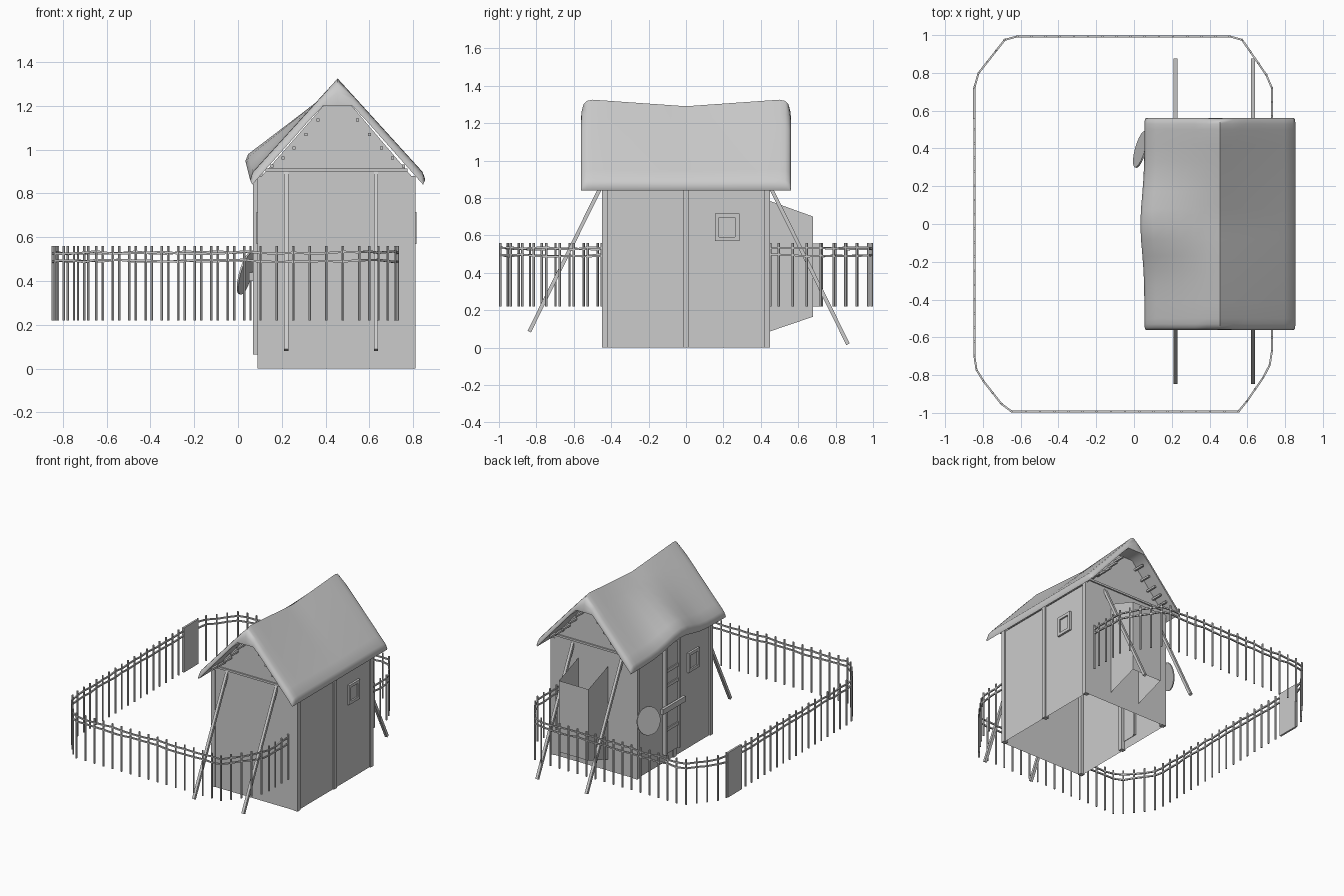
import bpy, bmesh, math, random
from mathutils import Vector, Matrix

if "Cube" in bpy.data.objects:
    bpy.data.objects.remove(bpy.data.objects["Cube"])

random.seed(4)


def finish(name, bm, smooth=None):
    bmesh.ops.recalc_face_normals(bm, faces=bm.faces)
    me = bpy.data.meshes.new(name)
    bm.to_mesh(me)
    bm.free()
    ob = bpy.data.objects.new(name, me)
    bpy.context.collection.objects.link(ob)
    if smooth:
        bpy.ops.object.select_all(action='DESELECT')
        ob.select_set(True)
        bpy.context.view_layer.objects.active = ob
        bpy.ops.object.shade_smooth_by_angle(angle=math.radians(smooth))
    return ob


def add_box(bm, x0, x1, y0, y1, z0, z1):
    m = Matrix.Translation(((x0 + x1) / 2, (y0 + y1) / 2, (z0 + z1) / 2))
    bmesh.ops.create_cube(bm, size=1, matrix=m @ Matrix.Diagonal((x1 - x0, y1 - y0, z1 - z0, 1)))


def box(name, *b):
    bm = bmesh.new()
    add_box(bm, *b)
    return finish(name, bm)


def add_beam(bm, a, b, w):
    a, b = Vector(a), Vector(b)
    d = b - a
    m = Matrix.Translation((a + b) / 2) @ d.to_track_quat('Z', 'Y').to_matrix().to_4x4()
    bmesh.ops.create_cube(bm, size=1, matrix=m @ Matrix.Diagonal((w, w, d.length, 1)))


# house walls with gables, open underneath
bm = bmesh.new()
prof = [(.1, 0), (.1, .87), (.39, 1.2), (.52, 1.2), (.8, .87), (.8, 0)]
f, b = [[bm.verts.new((x, y, z)) for x, z in prof] for y in (-.445, .445)]
bm.faces.new(f)
bm.faces.new(b)
for i in (0, 4):
    bm.faces.new((f[i], f[i + 1], b[i + 1], b[i]))
finish("house_walls", bm)

# corner and middle wall posts, gable tie beams
for side, x in (("left", .09), ("right", .775)):
    for pos, y in (("front", -.45), ("middle", -.015), ("back", .418)):
        box(f"{side}_{pos}_post", x, x + .035, y, y + .032, 0, .88)
for pos, y in (("front", -.45), ("back", .45)):
    box(pos + "_tie_beam", .125, .775, y - .005, y + .005, .9, .915)

# roof: thick sagging slab with rolled ends and a raised eave over the door
half = [(.562, .15), (.558, .5), (.548, .8), (.53, .95), (.5, 1), (.42, 1), (.33, 1), (.25, 1), (.17, 1), (.08, 1)]
stations = [(-y, e) for y, e in half] + [(0, 1)] + [(y, e) for y, e in reversed(half)]
S = [-1, -.97, -.85, -.68, -.5, -.33, -.17, 0, .17, .33, .5, .68, .85, .97, 1]
bm = bmesh.new()
tops, unders = [], []
for y, e in stations:
    tr, ur = [], []
    for s in S:
        a = abs(s)
        lift = .085 * math.exp(-(y / .2) ** 2) * a if s < 0 else 0
        under = Vector((.455 + s * .39 - lift * .25, y, min(1.2, .84 + (1 - a) * .44) + lift * .8))
        sag = .035 * max(0, 1 - abs(y) / .5) * (1 - a)
        round_eave = .022 if a == 1 else 0
        top = Vector((.455 + s * .4 - lift * .25, y, 1.325 - .44 * a - sag - round_eave + lift))
        tr.append(bm.verts.new(under.lerp(top, e)))
        ur.append(bm.verts.new(under))
    tops.append(tr)
    unders.append(ur)
n = len(S)
for j in range(len(stations) - 1):
    for g in (tops, unders):
        for i in range(n - 1):
            bm.faces.new((g[j][i], g[j][i + 1], g[j + 1][i + 1], g[j + 1][i]))
    for i in (0, n - 1):
        bm.faces.new((tops[j][i], tops[j + 1][i], unders[j + 1][i], unders[j][i]))
for j in (0, -1):
    for i in range(n - 1):
        bm.faces.new((tops[j][i], tops[j][i + 1], unders[j][i + 1], unders[j][i]))
finish("roof", bm, 60)

# purlins showing under the overhang
bm = bmesh.new()
for dx, z in ((.09, 1.135), (.145, 1.07), (.2, 1.008), (.25, .962), (.3, .925)):
    for s in (-1, 1):
        x = .455 + s * dx
        add_box(bm, x - .007, x + .007, -.53, .53, z - .007, z + .007)
finish("purlins", bm)

# slanted braces at both ends
for side, x in (("left", .22), ("right", .63)):
    for pos, p, q in (("front", (-.838, .085), (-.435, .9)), ("back", (.866, .018), (.44, .88))):
        bm = bmesh.new()
        add_beam(bm, (x, *p), (x, *q), .02)
        finish(f"{side}_{pos}_brace", bm)

# open chute on the back wall
bm = bmesh.new()
chute = []
for x in (.335, .58):
    vs = [bm.verts.new((x, y, z)) for y, z in ((.445, .085), (.68, .165), (.68, .7), (.445, .785))]
    bm.faces.new(vs)
    chute.append(vs)
bm.faces.new((chute[0][1], chute[0][2], chute[1][2], chute[1][1]))
finish("back_chute", bm)

# windows: frame of four bars and a pane
for side, x, y in (("right", .8, .22), ("left", .1, -.22)):
    bm = bmesh.new()
    x0, x1, z = x - .015, x + .015, .643
    for s in (-1, 1):
        c = y + s * .054
        add_box(bm, x0, x1, c - .011, c + .011, z - .073, z + .073)
        c = z + s * .062
        add_box(bm, x0, x1, y - .043, y + .043, c - .011, c + .011)
    finish(side + "_window_frame", bm)
    box(side + "_window_pane", x - .004, x + .004, y - .043, y + .043, z - .051, z + .051)

# door in the left wall with jambs, ledges and a bar
box("door", .082, .104, -.02, .13, .065, .87)
for pos, y in (("front", -.025), ("back", .13)):
    box(pos + "_door_jamb", .068, .112, y - .009, y + .009, .065, .89)
for i, z in enumerate((.25, .58, .69)):
    box(f"door_ledge_{i + 1}", .074, .09, -.02, .13, z - .012, z + .012)
box("door_bar", .05, .07, -.07, .2, .4, .44)

# round lid leaning on the wall
bm = bmesh.new()
rot = Vector((-.93, .26, .26)).to_track_quat('Z', 'Y').to_matrix().to_4x4()
bmesh.ops.create_cone(bm, cap_ends=True, segments=20, radius1=.1, radius2=.1, depth=.008,
                      matrix=Matrix.Translation((.035, .395, .435)) @ rot)
finish("round_lid", bm)

# fence: pickets and two wavy rails sampled along a rounded path
h = [(.73, -.45), (.73, -.72), (.70, -.79), (.56, -.993), (-.67, -.993), (-.83, -.79), (-.845, -.72)]
path = [Vector(p) for p in h + [(x, -y) for x, y in reversed(h)]]
pts, carry, step = [], 0, .075
for a, b in zip(path, path[1:]):
    L = (b - a).length
    t = carry
    while t < L:
        pts.append(a.lerp(b, t / L))
        t += step
    carry = t - L
pts.append(path[-1])
bm = bmesh.new()
for p in pts:
    if not (p.x < -.8 and .57 < p.y < .71):
        m = Matrix.Translation((p.x, p.y, .39))
        bmesh.ops.create_cone(bm, cap_ends=True, segments=6, radius1=.0065, radius2=.0065,
                              depth=.34, matrix=m)
finish("fence_pickets", bm)
for name, z in (("lower", .492), ("upper", .53)):
    bm = bmesh.new()
    line = [(p.x, p.y, z + random.uniform(-.006, .006)) for p in pts]
    for a, b in zip(line, line[1:]):
        add_beam(bm, a, b, .01)
    finish(name + "_fence_rail", bm)

# gate panel in the left run of the fence
box("fence_gate", -.852, -.838, .555, .72, .22, .555)
